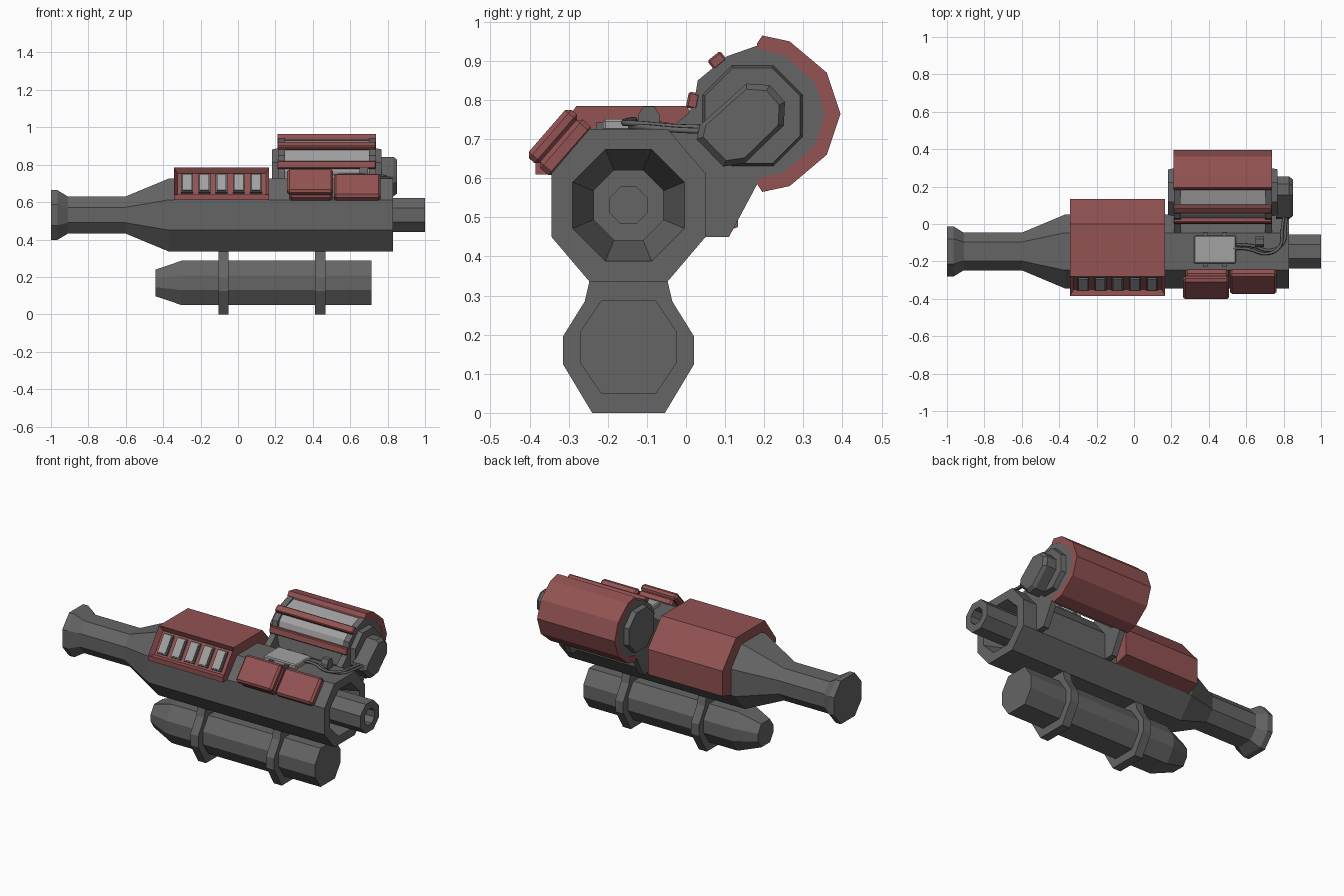
import bpy, bmesh, math
from mathutils import Vector

if "Cube" in bpy.data.objects:
    bpy.data.objects.remove(bpy.data.objects["Cube"])


def material(name, r, g, b):
    m = bpy.data.materials.new(name)
    m.use_nodes = True
    m.diffuse_color = (r, g, b, 1)
    m.node_tree.nodes["Principled BSDF"].inputs["Base Color"].default_value = (r, g, b, 1)
    return m


GREY = material("gunmetal grey", 0.13, 0.13, 0.13)
RED = material("faded red", 0.29, 0.085, 0.085)
LIGHT = material("light grey", 0.36, 0.36, 0.36)


def finish(name, bm, mat, bevel=0):
    bmesh.ops.recalc_face_normals(bm, faces=bm.faces[:])
    mesh = bpy.data.meshes.new(name)
    bm.to_mesh(mesh)
    bm.free()
    mesh.materials.append(mat)
    ob = bpy.data.objects.new(name, mesh)
    bpy.context.scene.collection.objects.link(ob)
    if bevel:
        mod = ob.modifiers.new("bevel", "BEVEL")
        mod.width = bevel
        mod.segments = 1
    return ob


def loft_mesh(rings):
    """Skin (x, [(y, z), ...]) sections of equal length along x."""
    bm = bmesh.new()
    loops = [[bm.verts.new((x, y, z)) for y, z in pts] for x, pts in rings]
    n = len(loops[0])
    for a, b in zip(loops, loops[1:]):
        for i in range(n):
            j = (i + 1) % n
            bm.faces.new((a[i], a[j], b[j], b[i]))
    bm.faces.new(loops[0])
    bm.faces.new(loops[-1])
    return bm


def loft(name, rings, mat, bevel=0):
    return finish(name, loft_mesh(rings), mat, bevel)


def prism(name, pts, x0, x1, mat, bevel=0):
    return loft(name, [(x0, pts), (x1, pts)], mat, bevel)


def octagon(cy, cz, wide, high, flat_y, flat_z):
    """Chamfered rectangle with half sizes and half flat lengths."""
    q = [(wide, flat_z), (flat_y, high), (-flat_y, high), (-wide, flat_z),
         (-wide, -flat_z), (-flat_y, -high), (flat_y, -high), (wide, -flat_z)]
    return [(cy + y, cz + z) for y, z in q]


def regular(cy, cz, r):
    f = r * math.tan(math.pi / 8)
    return octagon(cy, cz, r, r, f, f)


def scaled(pts, s):
    cy = sum(p[0] for p in pts) / len(pts)
    cz = sum(p[1] for p in pts) / len(pts)
    return [(cy + (y - cy) * s, cz + (z - cz) * s) for y, z in pts]


def slab(center, tangent, normal, length, thick):
    """Rotated rectangle section in the y-z plane."""
    c, t, n = Vector(center), Vector(tangent).normalized(), Vector(normal).normalized()
    return [tuple(c + t * length * a / 2 + n * thick * b / 2)
            for a, b in ((-1, -1), (1, -1), (1, 1), (-1, 1))]


# Main body with flared tail and recessed nose
CY, CZ = -0.147, 0.531
body = octagon(CY, CZ, 0.197, 0.195, 0.1, 0.081)
neck = scaled(body, 0.51)
flare = scaled(body, 0.68)
loft("main_body", [(-1, flare), (-0.965, flare), (-0.91, neck), (-0.6, neck),
                   (-0.37, body), (0.83, body), (0.83, regular(CY, CZ, 0.143)),
                   (0.62, regular(CY, CZ, 0.088))], GREY)

# Hollow nose barrel
tube, bore = regular(CY, CZ, 0.09), regular(CY, CZ, 0.047)
loft("nose_barrel", [(0.6, tube), (1, tube), (1, bore), (0.9, bore)], GREY)

# Lower tank and its two clamps
tank = octagon(CY, 0.168, 0.124, 0.119, 0.07, 0.039)
loft("lower_tank", [(-0.44, scaled(tank, 0.6)), (-0.3, tank), (0.715, tank)], GREY)
half_clamp = [(0.093, 0), (0.168, 0.125), (0.168, 0.195), (0.112, 0.285), (0.098, 0.345)]
clamp = [(CY + y, z) for y, z in half_clamp] + [(CY - y, z) for y, z in half_clamp[::-1]]
for name, x in (("rear_clamp", -0.077), ("front_clamp", 0.44)):
    prism(name, clamp, x - 0.027, x + 0.027, GREY)

# Red armour cover with a recessed vent on its sloping face
low, high = Vector((-0.385, 0.64)), Vector((-0.28, 0.785))
slope = (high - low).normalized()
out = Vector((-slope.y, slope.x))
cover = [(-0.34, 0.61), (-0.385, 0.61), tuple(low), tuple(high), (0, 0.785),
         (0.133, 0.63), (0.133, 0.475), (0.05, 0.45), (0.05, 0.6), (-0.05, 0.72), (-0.24, 0.72)]
bm = loft_mesh([(-0.342, cover), (0.167, cover)])
bmesh.ops.recalc_face_normals(bm, faces=bm.faces[:])
face = max(bm.faces, key=lambda f: f.normal.dot(Vector((0, out.x, out.y))))
bmesh.ops.inset_region(bm, faces=[face], thickness=0.026)
bmesh.ops.translate(bm, verts=face.verts[:], vec=Vector((0, out.x, out.y)) * -0.03)
finish("armour_cover", bm, RED)
mid = (low + high) / 2
for i in range(5):
    x = -0.272 + 0.092 * i
    prism(f"vent_frame_{i + 1}", slab(mid - out * 0.023, slope, out, 0.12, 0.014),
          x - 0.032, x + 0.032, GREY)
    prism(f"vent_cell_{i + 1}", slab(mid - out * 0.013, slope, out, 0.105, 0.008),
          x - 0.025, x + 0.025, LIGHT)

# Red pads on the front slope
t, n = (0.656, 0.755), (-0.755, 0.656)
prism("left_pad", slab((-0.308, 0.679), t, n, 0.165, 0.05), 0.512, 0.762, RED, 0.012)
prism("right_pad_base", slab((-0.308, 0.679), t, n, 0.165, 0.05), 0.275, 0.505, RED, 0.012)
prism("right_pad_top", slab((-0.34, 0.707), t, n, 0.165, 0.042), 0.263, 0.508, RED, 0.012)

# Light panel with clips on the deck
prism("deck_panel", slab((-0.137, 0.736), (1, 0), (0, 1), 0.15, 0.03), 0.32, 0.545, LIGHT, 0.006)
for i, x in enumerate((0.38, 0.485)):
    prism(f"panel_clip_{i + 1}", slab((-0.137, 0.732), (1, 0), (0, 1), 0.185, 0.02),
          x - 0.012, x + 0.012, GREY)

# Deck knob
knob = octagon(-0.095, 0.75, 0.028, 0.034, 0.014, 0.012)
prism("deck_knob", knob, 0.65, 0.695, GREY)

# Mounting brackets and end discs of the drum
bracket = [(-0.05, 0.72), (0.005, 0.765), (0.02, 0.79), (0.03, 0.85), (0.105, 0.912), (0.185, 0.94),
           (0.25, 0.915), (0.33, 0.845), (0.355, 0.765), (0.33, 0.685), (0.255, 0.615),
           (0.19, 0.6), (0.11, 0.45), (0.045, 0.45), (0.045, 0.61)]
disc = regular(0.17, 0.76, 0.122)
for side, x, d in (("right", 0.213, 1), ("left", 0.737, -1)):
    prism(side + "_bracket", bracket, x, x + d * 0.037, GREY)
    loft(side + "_end_disc", [(x, scaled(disc, 1.05)), (x - d * 0.03, disc)], GREY)

# Drum core, shell and bars
DY, DZ = 0.19, 0.765
ring = [(DY + 0.165 * math.cos(a * math.pi / 6), DZ + 0.165 * math.sin(a * math.pi / 6))
        for a in range(12)]
prism("drum_core", ring, 0.23, 0.72, LIGHT)
outer = [(-0.008, 0.18), (0.005, 0.2), (0.075, 0.185), (0.17, 0.105), (0.205, 0)]
inner = [(0.165, 0), (0.14, 0.08), (0.06, 0.15), (-0.008, 0.166)]
half = outer + [(y, -z) for y, z in outer[-2::-1]]
back = [(y, -z) for y, z in inner[::-1]] + inner[1:]
shell = [(DY + y, DZ + z) for y, z in half + back]
prism("drum_shell", shell, 0.21, 0.738, RED)
for i, angle in enumerate((129, 169)):
    a = math.radians(angle)
    r, s = (math.cos(a), math.sin(a)), (-math.sin(a), math.cos(a))
    prism(f"drum_bar_{i + 1}", slab((DY + 0.175 * r[0], DZ + 0.175 * r[1]), s, r, 0.042, 0.03),
          0.21, 0.738, RED, 0.005)

# Oblong end housing
housing = [(0.155, 0.842), (0.215, 0.838), (0.253, 0.795), (0.25, 0.735),
           (0.15, 0.638), (0.095, 0.63), (0.027, 0.7), (0.035, 0.735)]
loft("end_housing", [(0.76, housing), (0.83, housing), (0.85, scaled(housing, 0.86))], GREY)

# Twin cables from the deck panel to the end housing
path = [(0.54, -0.12, 0.74), (0.62, -0.125, 0.745), (0.72, -0.15, 0.737),
        (0.79, -0.11, 0.735), (0.8, -0.03, 0.728), (0.81, 0.05, 0.725)]
for i, shift in enumerate((-0.009, 0.009)):
    curve = bpy.data.curves.new(f"cable_{i + 1}", "CURVE")
    curve.dimensions = "3D"
    curve.bevel_depth = 0.008
    curve.bevel_resolution = 1
    curve.resolution_u = 4
    spline = curve.splines.new("BEZIER")
    spline.bezier_points.add(len(path) - 1)
    for p, (x, y, z) in zip(spline.bezier_points, path):
        p.co = (x + shift, y + shift, z - shift / 2)
        p.handle_left_type = p.handle_right_type = "AUTO"
    curve.materials.append(GREY)
    bpy.context.scene.collection.objects.link(bpy.data.objects.new(f"cable_{i + 1}", curve))
